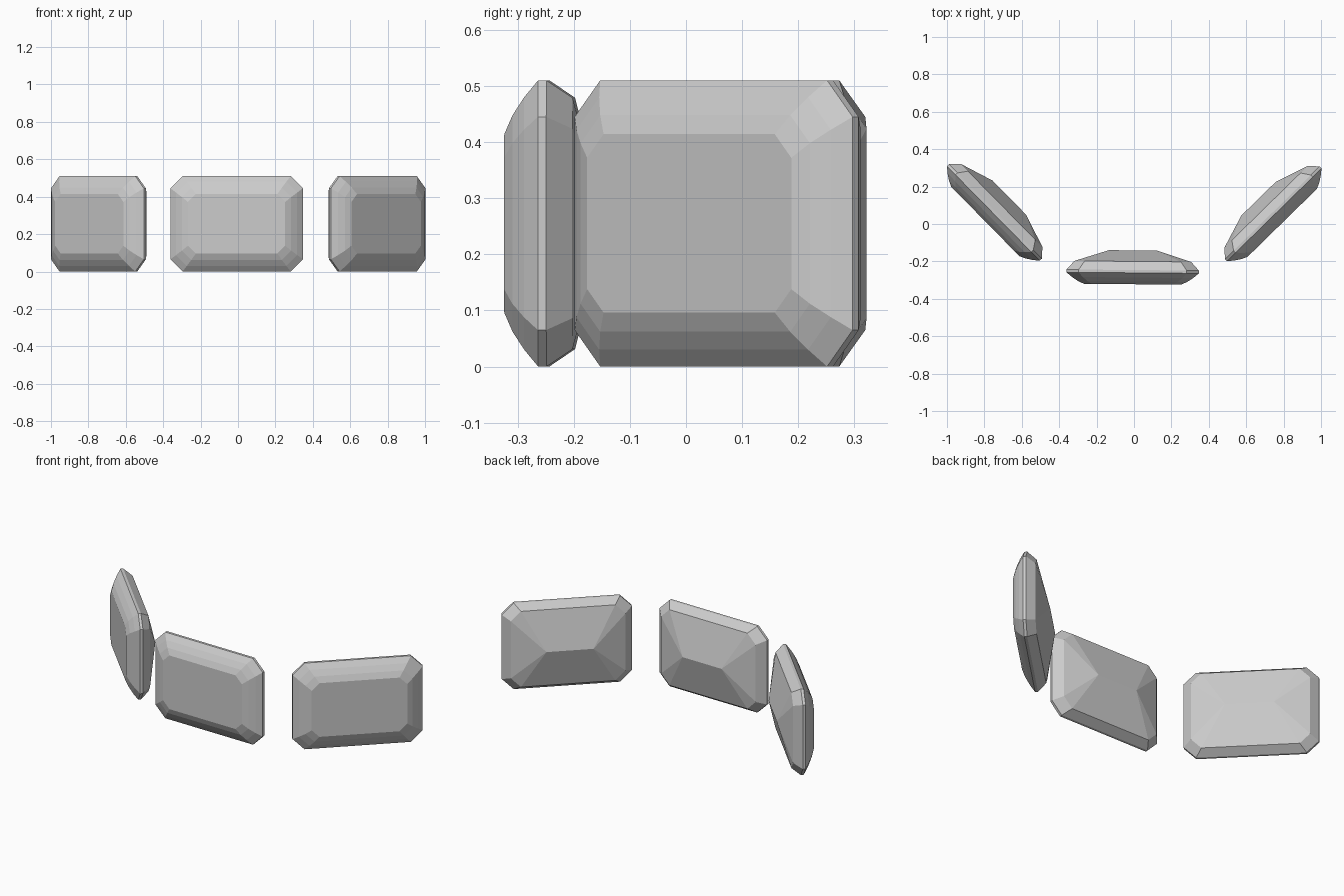
import bpy, bmesh, math

if "Cube" in bpy.data.objects:
    bpy.data.objects.remove(bpy.data.objects["Cube"])

HX, HZ, CH = 0.354, 0.255, 0.065   # half width, half height, corner cut

# (depth, inset in x, inset in z, corner cut), table to pavilion
RINGS = [
    (-0.076, 0.094, 0.096, 0.042),
    (-0.061, 0.062, 0.062, 0.050),
    (-0.040, 0.030, 0.030, 0.058),
    (-0.015, 0.0, 0.0, CH),
    (0.0, 0.0, 0.0, CH),
    (0.046, 0.042, 0.031, 0.055),
]
KEEL_Y, KEEL_X = 0.105, 0.128


def octagon(hx, hz, c):
    return [(hx - c, -hz), (hx, -hz + c), (hx, hz - c), (hx - c, hz),
            (-hx + c, hz), (-hx, hz - c), (-hx, -hz + c), (-hx + c, -hz)]


def emerald_cut(name, x, y, degrees):
    bm = bmesh.new()
    # stepped crown, girdle and first pavilion band
    loops = [[bm.verts.new((px, d, pz)) for px, pz in octagon(HX - ix, HZ - iz, c)]
             for d, ix, iz, c in RINGS]
    bm.faces.new(loops[0])
    for a, b in zip(loops, loops[1:]):
        for i in range(8):
            j = (i + 1) % 8
            bm.faces.new((a[i], a[j], b[j], b[i]))
    # pavilion closing to a horizontal keel
    right = bm.verts.new((KEEL_X, KEEL_Y, 0))
    left = bm.verts.new((-KEEL_X, KEEL_Y, 0))
    r = loops[-1]
    for i in range(3):
        bm.faces.new((r[i], r[i + 1], right))
        bm.faces.new((r[i + 4], r[i + 5], left))
    bm.faces.new((r[3], r[4], left, right))
    bm.faces.new((r[7], r[0], right, left))
    bmesh.ops.recalc_face_normals(bm, faces=bm.faces)
    mesh = bpy.data.meshes.new(name)
    bm.to_mesh(mesh)
    bm.free()
    gem = bpy.data.objects.new(name, mesh)
    gem.location = (x, y, HZ)
    gem.rotation_euler.z = math.radians(degrees)
    bpy.context.collection.objects.link(gem)


# three gems fanned in an arc, tables facing outward
emerald_cut("gem_left", -0.741, 0.067, -45.5)
emerald_cut("gem_centre", -0.007, -0.246, -0.5)
emerald_cut("gem_right", 0.739, 0.060, 44.4)
